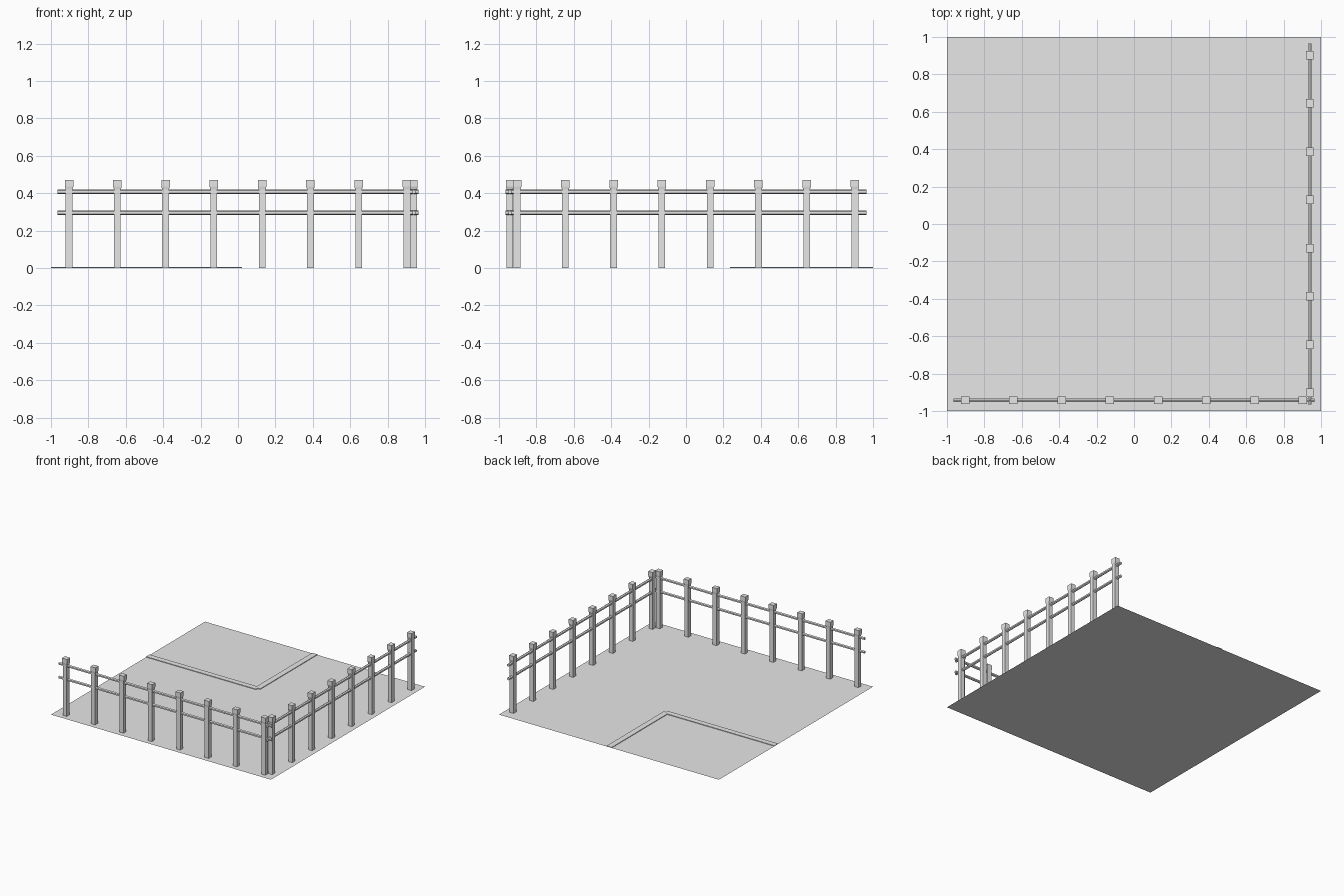
import bpy
import bmesh
from math import pi
from mathutils import Matrix

cube = bpy.data.objects.get("Cube")
if cube:
    bpy.data.objects.remove(cube, do_unlink=True)

grey = bpy.data.materials.new("plain grey")
grey.use_nodes = True
grey.diffuse_color = (0.8, 0.8, 0.8, 1)
grey.node_tree.nodes["Principled BSDF"].inputs["Base Color"].default_value = (0.8, 0.8, 0.8, 1)


def finish(name, bm):
    mesh = bpy.data.meshes.new(name)
    bm.to_mesh(mesh)
    bm.free()
    mesh.materials.append(grey)
    obj = bpy.data.objects.new(name, mesh)
    bpy.context.collection.objects.link(obj)
    return obj


def post_mesh():
    """Square post flaring into a wider cap: stacked rectangles, skinned."""
    bm = bmesh.new()
    rings = []
    for hx, hy, z in ((0.018, 0.0175, 0), (0.018, 0.0175, 0.42),
                      (0.0225, 0.02, 0.435), (0.0225, 0.02, 0.47)):
        rings.append([bm.verts.new((sx * hx, sy * hy, z))
                      for sx, sy in ((-1, -1), (1, -1), (1, 1), (-1, 1))])
    for low, high in zip(rings, rings[1:]):
        for i in range(4):
            j = (i + 1) % 4
            bm.faces.new((low[i], low[j], high[j], high[i]))
    bm.faces.new(rings[0][::-1])
    bm.faces.new(rings[-1])
    return bm


def rail_mesh(length):
    """Hexagonal pole along x."""
    bm = bmesh.new()
    turn = Matrix.Rotation(pi / 2, 4, "Y") @ Matrix.Rotation(pi / 2, 4, "Z")
    bmesh.ops.create_cone(bm, cap_ends=True, segments=6, radius1=0.0115,
                          radius2=0.0115, depth=length, matrix=turn)
    return bm


def fence(side, place):
    for i in range(8):
        post = finish(f"{side}_post_{i + 1}", post_mesh())
        post.matrix_world = place @ Matrix.Translation((-0.903 + i * 0.258, 0, 0))
    for level, z in (("lower", 0.296), ("upper", 0.408)):
        rail = finish(f"{side}_{level}_rail", rail_mesh(1.932))
        rail.matrix_world = place @ Matrix.Translation((0, 0, z))


# Flat ground sheet
bm = bmesh.new()
bmesh.ops.create_grid(bm, x_segments=1, y_segments=1, size=1)
finish("ground", bm)

# Low L-shaped border around the back right plot
bm = bmesh.new()
outline = ((-1, 0.235), (0, 0.235), (0, 0.257), (0.022, 0.257),
           (0.022, 1), (-0.025, 1), (-0.025, 0.28), (-1, 0.28))
base = bm.faces.new([bm.verts.new((x, y, 0)) for x, y in outline])
top = bmesh.ops.extrude_face_region(bm, geom=[base])["geom"]
bmesh.ops.translate(bm, vec=(0, 0, 0.005),
                    verts=[v for v in top if isinstance(v, bmesh.types.BMVert)])
bmesh.ops.recalc_face_normals(bm, faces=bm.faces)
finish("plot_border", bm)

# Fences along the front and the left side
fence("front", Matrix.Translation((0, -0.942, 0)))
fence("left", Matrix.Translation((0.94, 0, 0)) @ Matrix.Rotation(pi / 2, 4, "Z"))
